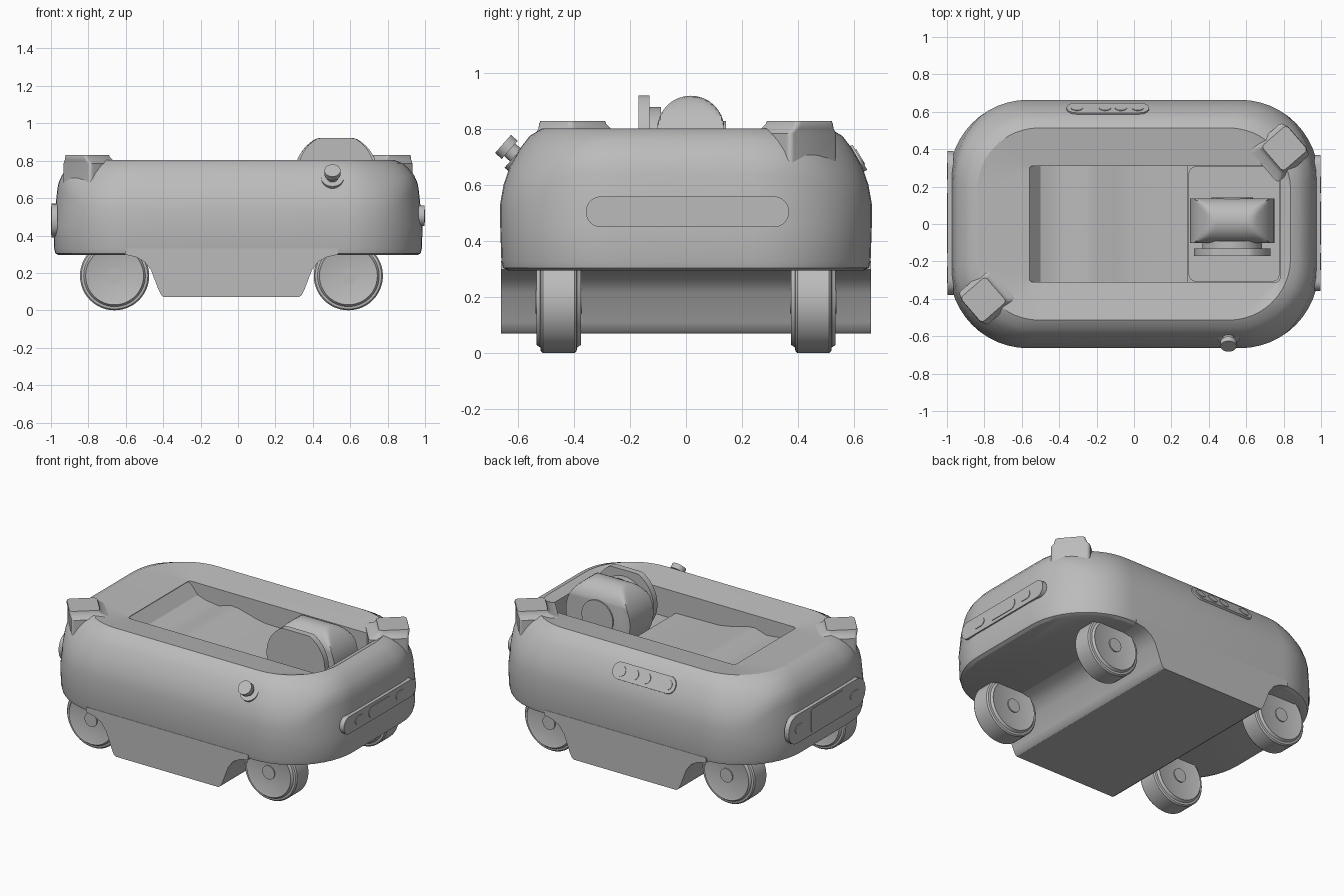
import bpy, bmesh, math
from mathutils import Matrix, Vector

cube = bpy.data.objects.get("Cube")
if cube:
    bpy.data.objects.remove(cube, do_unlink=True)

grey = bpy.data.materials.new("plain grey")
grey.use_nodes = True
grey.diffuse_color = (0.5, 0.5, 0.5, 1)
grey.node_tree.nodes["Principled BSDF"].inputs["Base Color"].default_value = grey.diffuse_color


def loft(name, rings, matrix=Matrix(), angle=30):
    """Skin a stack of equal-length closed rings and cap both ends."""
    bm = bmesh.new()
    loops = [[bm.verts.new(matrix @ Vector(p)) for p in ring] for ring in rings]
    n = len(rings[0])
    for low, high in zip(loops, loops[1:]):
        for i in range(n):
            j = (i + 1) % n
            bm.faces.new((low[i], low[j], high[j], high[i]))
    bm.faces.new(loops[0][::-1])
    bm.faces.new(loops[-1])
    bmesh.ops.recalc_face_normals(bm, faces=bm.faces[:])
    mesh = bpy.data.meshes.new(name)
    bm.to_mesh(mesh)
    bm.free()
    mesh.materials.append(grey)
    for face in mesh.polygons:
        face.use_smooth = True
    mesh.set_sharp_from_angle(angle=math.radians(angle))
    obj = bpy.data.objects.new(name, mesh)
    bpy.context.collection.objects.link(obj)
    return obj


def extrude(name, outline, matrix, low, high):
    return loft(name, [[(x, y, z) for x, y in outline] for z in (low, high)], matrix)


def frame(origin, right, up):
    x, y = Vector(right).normalized(), Vector(up).normalized()
    turn = Matrix((x, y, x.cross(y))).transposed().to_4x4()
    return Matrix.Translation(origin) @ turn


def rounded(hx, hy, r, cx=0, cy=0, steps=8):
    """Rounded rectangle, corner by corner."""
    points = []
    for quarter, (sx, sy) in enumerate(((1, 1), (-1, 1), (-1, -1), (1, -1))):
        for k in range(steps + 1):
            a = math.pi / 2 * (quarter + k / steps)
            points.append((cx + sx * (hx - r) + r * math.cos(a),
                           cy + sy * (hy - r) + r * math.sin(a)))
    return points


def circle(r, cx=0, cy=0, n=48):
    return [(cx + r * math.cos(math.tau * i / n), cy + r * math.sin(math.tau * i / n))
            for i in range(n)]


# Body shell: the seam rises towards the ends, the shoulder rolls over to a dished deck
STEPS = 12


def seam_rise(i):
    k = i % (STEPS + 1) / STEPS
    quarter = i // (STEPS + 1)
    around = 90 * (k if quarter % 2 == 0 else 1 - k)
    t = min(max((around - 20) / 40, 0), 1)
    return 1 - t * t * (3 - 2 * t)


def body_ring(inset):
    return rounded(0.987 - inset, 0.664 - inset, 0.42 - inset * 0.6, steps=STEPS)


rings = [[(x, y, z) for x, y in body_ring(d)]
         for d, z in ((0.03, 0.295), (0.01, 0.305), (0.004, 0.33), (0, 0.45))]
for inset, rise in ((0, 0), (0.012, 0.25), (0.035, 0.5), (0.07, 0.73), (0.105, 0.9), (0.15, 1)):
    ring = []
    base, inner = body_ring(inset), body_ring(inset + 0.02)
    for i, (p, q) in enumerate(zip(base, inner)):
        s = seam_rise(i)
        seam = 0.535 + 0.105 * s
        pull = s * (1 - rise)
        ring.append((p[0] + (q[0] - p[0]) * pull, p[1] + (q[1] - p[1]) * pull,
                     seam + (0.803 - seam) * rise))
    rings.append(ring)
pocket = rounded(0.67, 0.31, 0.02, cx=0.11, steps=STEPS)
rings += [[(x, y, z) for x, y in pocket] for z in (0.775, 0.57)]
loft("body_shell", rings, angle=24)

# Cargo floor with its ramp and step
side = frame((0, 0, 0), (1, 0, 0), (0, 0, 1))
floor = [(-0.56, 0.56), (-0.56, 0.772), (-0.5, 0.70), (-0.44, 0.68), (-0.35, 0.67),
         (-0.27, 0.695), (-0.21, 0.69), (-0.1, 0.66), (-0.02, 0.645), (0.29, 0.64), (0.29, 0.56)]
extrude("cargo_floor", floor, side, -0.31, 0.31)
extrude("camera_bay_floor", rounded(0.243, 0.308, 0.04, cx=0.535), Matrix(), 0.56, 0.60)

# Belly between the wheels
half = [(0.375, 0.08), (0.39, 0.11), (0.43, 0.215), (0.465, 0.26), (0.51, 0.285), (0.57, 0.298), (0.57, 0.33)]
belly = [(-0.035 + x, z) for x, z in [(0.36, 0.07)] + half]
belly += [(-0.035 - x, z) for x, z in half[::-1] + [(0.36, 0.07)]]
extrude("belly", belly, side, -0.662, 0.662)

# Wheels
tread = ((0.145, -0.076), (0.155, -0.08), (0.165, -0.066), (0.178, -0.064), (0.185, -0.056))
tread += tuple((r, -y) for r, y in tread[::-1])
for end, x in (("rear", -0.66), ("front", 0.59)):
    for label, y in (("left", 0.455), ("right", -0.455)):
        place = frame((x, y, 0.185), (1, 0, 0), (0, 0, 1))
        loft(f"{end}_{label}_wheel", [[(a, b, d) for a, b in circle(r)] for r, d in tread], place)
        extrude(f"{end}_{label}_hub", circle(0.043), place, -0.083, 0.083)

# Corner posts with flared feet
for label, sign in (("front", 1), ("rear", -1)):
    rings = []
    for size, shift, z in ((0.16, 0.035, 0.6), (0.16, 0.035, 0.785), (0.135, 0.01, 0.803),
                           (0.126, 0, 0.82), (0.122, 0, 0.83)):
        turn = Matrix.Rotation(math.radians(41), 4, 'Z')
        centre = Vector((sign * (0.805 - shift * 0.75), sign * (0.405 - shift * 0.65), z))
        h = size * 0.72
        rings.append([centre + turn @ Vector((x, y, 0)) for x, y in rounded(h, h, 0.02, steps=4)])
    loft(f"{label}_corner_post", rings)

# Camera head: a disc whose crown is rounded across its width
CX = 0.525
rings = []
for k in range(17):
    t = -0.118 * math.cos(math.pi * k / 16)
    crown = 0.80 + math.sqrt(0.12 ** 2 - t * t)
    rings.append([(x, 0.017 + t, min(max(z, 0.58), crown)) for x, z in circle(0.225, CX, 0.72, 72)])
loft("camera_head", rings, angle=35)
extrude("camera_side_ring", circle(0.11, CX, 0.72), side, -0.143, -0.13)
extrude("camera_neck", circle(0.16, CX, 0.72), side, 0.09, 0.135)
plate = [(x, min(max(z, 0.58), 0.92)) for x, z in circle(0.205, CX, 0.74, 72)]
extrude("camera_front_plate", plate, side, 0.13, 0.17)

# Shoulder knob
knob = frame((0.505, -0.60, 0.70), (1, 0, 0), (0, 0.66, 0.75))
extrude("knob_collar", circle(0.06), knob, -0.02, 0.012)
extrude("knob_stem", circle(0.03), knob, 0, 0.06)
extrude("knob_head", circle(0.043), knob, 0.04, 0.072)

# Sensor plate on the back shoulder
back = frame((-0.14, 0.616, 0.697), (-1, 0, 0), (0, -0.51, 0.86))
extrude("back_sensor_plate", rounded(0.22, 0.052, 0.05), back, -0.015, 0.006)
for i, x in enumerate((-0.16, -0.07, 0.015, 0.165)):
    extrude(f"back_sensor_{i + 1}", circle(0.032, x), back, 0, 0.010)

# End light panels
front_panel = frame((0.985, 0.005, 0.505), (0, 1, 0), (0, 0, 1))
rear_panel = frame((-0.985, 0.005, 0.48), (0, -1, 0), (0, 0, 1))
for label, place, size, middle in (
        ("front", front_panel, (0.363, 0.055, 0.054), (0.115, 0.035, 0.034)),
        ("rear", rear_panel, (0.385, 0.09, 0.085), (0.16, 0.075, 0.012))):
    extrude(f"{label}_panel", rounded(*size), place, -0.02, 0.011)
    extrude(f"{label}_panel_window", rounded(*middle), place, 0, 0.015)
    for name, x in (("right", -0.205), ("left", 0.205)):
        x *= 1 if label == "front" else 1.35
        extrude(f"{label}_{name}_lamp", rounded(0.045, 0.026, 0.025, cx=x), place, 0, 0.015)
